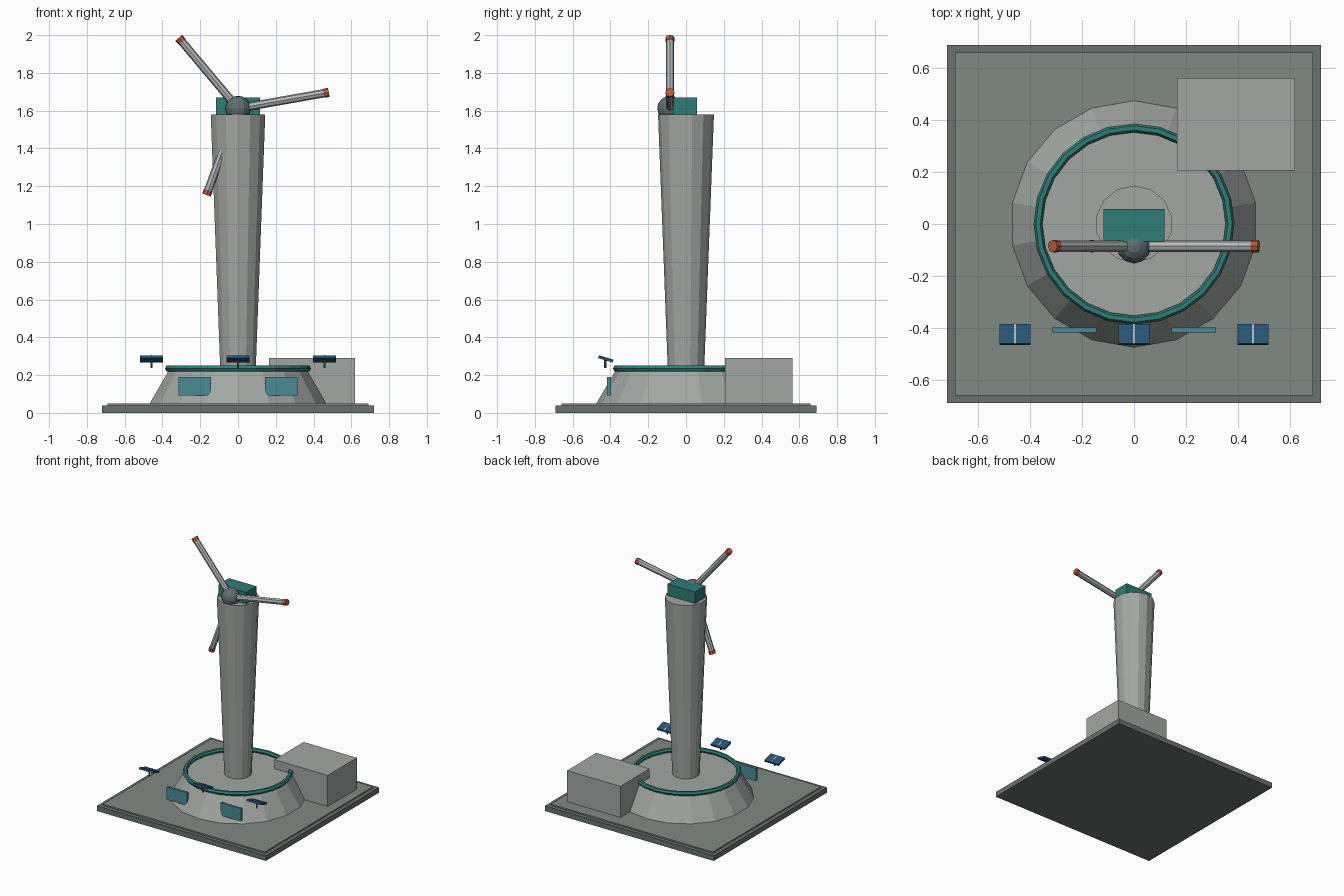
import bpy
from math import radians, sin, cos
from mathutils import Matrix, Vector

if "Cube" in bpy.data.objects:
    bpy.data.objects.remove(bpy.data.objects["Cube"])


def material(name, rgb):
    m = bpy.data.materials.new(name)
    m.diffuse_color = (*rgb, 1)
    m.use_nodes = True
    m.node_tree.nodes["Principled BSDF"].inputs["Base Color"].default_value = m.diffuse_color
    return m


CONCRETE = material("concrete", (0.36, 0.39, 0.37))
PAVING = material("paving", (0.22, 0.25, 0.22))
KERB = material("kerb", (0.14, 0.17, 0.16))
TEAL = material("teal", (0.03, 0.20, 0.18))
GLASS = material("glass", (0.07, 0.26, 0.30))
CELL = material("solar_cell", (0.02, 0.09, 0.18))
METAL = material("metal", (0.12, 0.16, 0.17))
PALE = material("pale_metal", (0.45, 0.48, 0.48))
RED = material("red", (0.50, 0.10, 0.06))


def finish(name, mat):
    ob = bpy.context.object
    ob.name = name
    ob.data.materials.append(mat)
    return ob


def box(name, lo, hi, mat):
    lo, hi = Vector(lo), Vector(hi)
    bpy.ops.mesh.primitive_cube_add(size=1)
    ob = finish(name, mat)
    ob.data.transform(Matrix.Translation((lo + hi) / 2) @ Matrix.Diagonal((*(hi - lo), 1)))
    return ob


def frustum(name, sides, r1, r2, z1, z2, mat, xy=(0, 0)):
    bpy.ops.mesh.primitive_cone_add(vertices=sides, radius1=r1, radius2=r2, depth=z2 - z1,
                                    location=(*xy, (z1 + z2) / 2))
    return finish(name, mat)


# Ground slabs
box("base_slab", (-0.72, -0.69, 0), (0.72, 0.69, 0.04), KERB)
box("paving_slab", (-0.69, -0.66, 0.04), (0.69, 0.66, 0.05), PAVING)

# Round plinth with rim ring, and the side building
frustum("plinth", 18, 0.475, 0.375, 0.05, 0.22, CONCRETE)
bpy.ops.mesh.primitive_torus_add(major_segments=24, minor_segments=6, major_radius=0.37,
                                 minor_radius=0.017, location=(0, 0, 0.235))
finish("rim_ring", TEAL)
box("side_building", (0.165, 0.207, 0.05), (0.62, 0.563, 0.29), CONCRETE)

# Tower and nacelle
frustum("tower", 14, 0.096, 0.148, 0.22, 1.58, CONCRETE)
box("nacelle", (-0.117, -0.068, 1.575), (0.117, 0.057, 1.67), TEAL)

# Rotor hub and three blades with red tips
HUB = Vector((0, -0.085, 1.612))
bpy.ops.mesh.primitive_uv_sphere_add(segments=12, ring_count=8, radius=0.067, location=HUB)
finish("rotor_hub", METAL)
for i in range(3):
    a = radians(10 + 120 * i)
    d = Vector((cos(a), 0, sin(a)))
    for part, r, s, e, mat in (("blade", 0.022, 0.03, 0.465, PALE),
                               ("blade_tip", 0.024, 0.46, 0.488, RED)):
        bpy.ops.mesh.primitive_cylinder_add(vertices=8, radius=r, depth=e - s,
                                            location=HUB + d * (s + e) / 2,
                                            rotation=(0, radians(90) - a, 0))
        finish(f"{part}_{i + 1}", mat)

# Front windows
for side, name in ((-1, "left"), (1, "right")):
    x = 0.23 * side
    box(f"{name}_window", (x - 0.086, -0.417, 0.092), (x + 0.086, -0.398, 0.19), GLASS)

# Tilted solar panels on short stems
for i, x in enumerate((-0.458, 0, 0.458)):
    tilt = Matrix.Translation((x, -0.425, 0.285)) @ Matrix.Rotation(radians(-17), 4, 'X')
    panel = box(f"solar_panel_{i + 1}", (-0.06, -0.04, -0.007), (0.06, 0.04, 0.007), CELL)
    strip = box(f"panel_divider_{i + 1}", (-0.004, -0.04, 0.004), (0.004, 0.04, 0.009), PALE)
    panel.matrix_world = tilt
    strip.matrix_world = tilt
    frustum(f"panel_stem_{i + 1}", 6, 0.006, 0.006, 0.237, 0.283, METAL, (x, -0.427))
